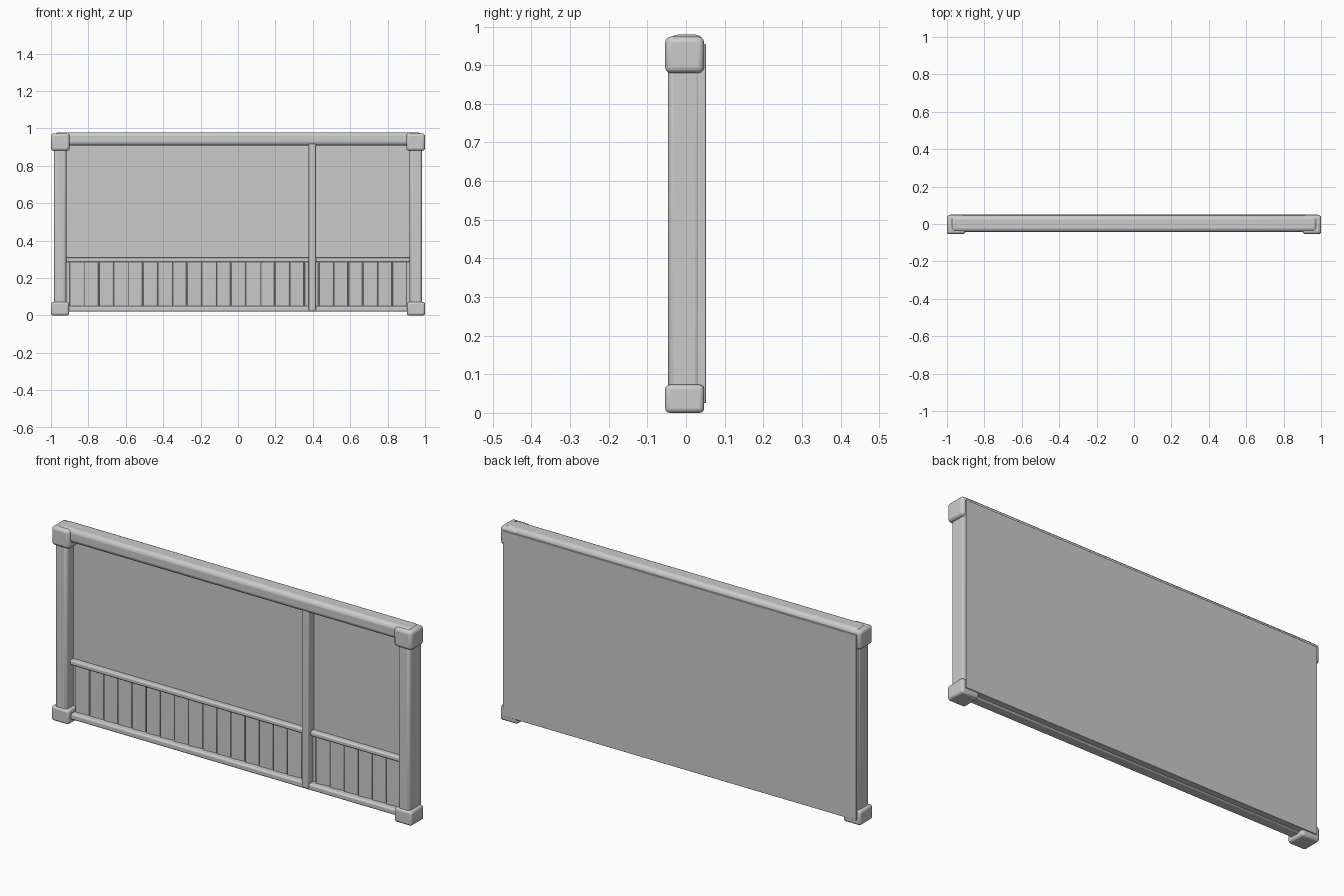
import bpy
import random
from math import radians

random.seed(4)
old = bpy.data.objects.get("Cube")
if old:
    bpy.data.objects.remove(old, do_unlink=True)

# Single flat colour
GREY = (0.6, 0.6, 0.6, 1)
grey = bpy.data.materials.new("plain_grey")
grey.use_nodes = True
grey.diffuse_color = GREY
grey.node_tree.nodes["Principled BSDF"].inputs["Base Color"].default_value = GREY


def block(name, x, y, z, bevel=0.0, turn=0.0):
    """Rounded box given by its (low, high) range on each axis."""
    spans = (x, y, z)
    bpy.ops.mesh.primitive_cube_add(size=1, location=[(a + b) / 2 for a, b in spans])
    ob = bpy.context.object
    ob.name = name
    ob.scale = [b - a for a, b in spans]
    bpy.ops.object.transform_apply(location=False, rotation=False, scale=True)
    ob.rotation_euler.z = radians(turn)
    ob.data.materials.append(grey)
    if bevel:
        mod = ob.modifiers.new("rounding", "BEVEL")
        mod.width = bevel
        mod.segments = 3
        bpy.ops.object.shade_smooth_by_angle(angle=radians(35))
    return ob


def side_range(side, inner, outer):
    return sorted((side * inner, side * outer))


# Thick back panel
block("back_panel", (-0.981, 0.981), (0.008, 0.052), (0.026, 0.955), 0.002)

# Posts with corner caps at both ends
for side, label in ((1, "left"), (-1, "right")):
    block(label + "_post", side_range(side, 0.918, 0.984), (-0.046, 0.037), (0.03, 0.93), 0.014)
    block(label + "_top_cap", side_range(side, 0.9, 1.0), (-0.054, 0.047), (0.88, 0.974), 0.015)
    block(label + "_foot_cap", side_range(side, 0.903, 1.0), (-0.054, 0.047), (0.0, 0.073), 0.012)

# Horizontal rails
block("top_rail", (-0.98, 0.98), (-0.042, 0.045), (0.909, 0.979), 0.02)
block("bottom_rail", (-0.93, 0.93), (-0.032, 0.022), (0.02, 0.05), 0.008)
block("middle_rail", (-0.93, 0.93), (-0.018, 0.02), (0.285, 0.309), 0.007)

# Upright divider
block("divider", (0.378, 0.416), (-0.038, 0.02), (0.026, 0.92), 0.005)

# Row of slightly uneven boards, running on behind the divider
COUNT, HALF = 23, 0.902
pitch = 2 * HALF / COUNT
for i in range(COUNT):
    x = -HALF + i * pitch
    block(f"board_{i + 1}", (x + 0.002, x + pitch - 0.002), (-0.002, 0.02),
          (0.04, 0.292), 0.003, random.uniform(3, 7))
